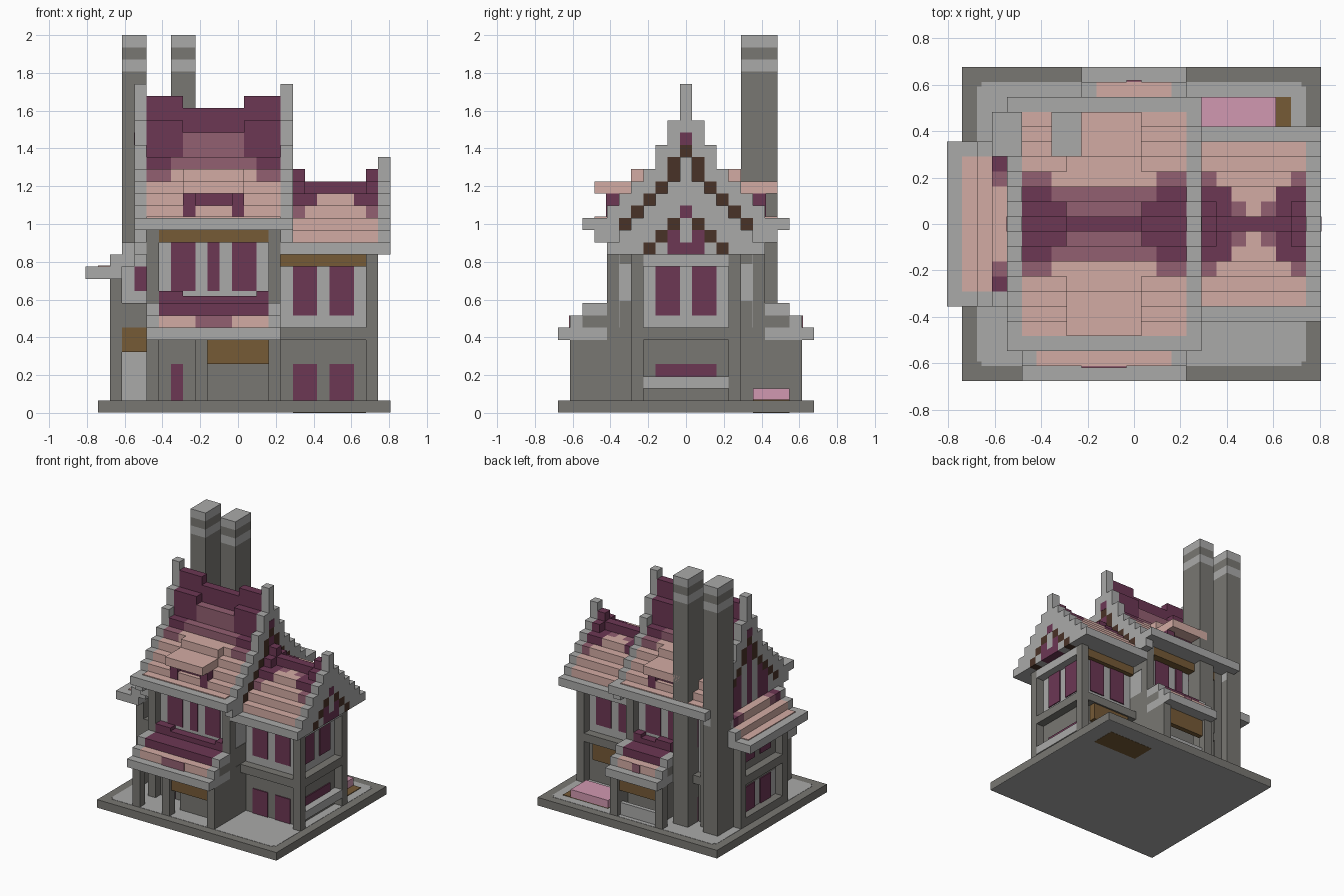
import bpy, bmesh

cube = bpy.data.objects.get("Cube")
if cube:
    bpy.data.objects.remove(cube, do_unlink=True)

U = 2 / 31            # one block
CX, CY = 12.5, 10.5   # centre of the plan, in blocks
PLATE = 0.12          # thickness of window plates, in blocks

COLOURS = {
    "light stone": (0.4, 0.4, 0.395), "dark stone": (0.19, 0.185, 0.17),
    "pale roof": (0.65, 0.41, 0.37), "mauve roof": (0.29, 0.115, 0.165),
    "plum": (0.15, 0.038, 0.088), "brown wood": (0.18, 0.103, 0.037),
    "dark wood": (0.066, 0.032, 0.02), "pink blossom": (0.64, 0.315, 0.44),
}
LIGHT, DARK, PALE, MAUVE, PLUM, WOOD, BEAM, PINK = COLOURS
mats = {}
for label, rgb in COLOURS.items():
    m = bpy.data.materials.new(label)
    m.use_nodes = True
    m.diffuse_color = (*rgb, 1)
    m.node_tree.nodes["Principled BSDF"].inputs["Base Color"].default_value = (*rgb, 1)
    mats[label] = m


def part(name, *boxes, mirror=False):
    """Boxes (colour, x0, x1, y0, y1, z0, z1) in blocks; mirror repeats them on the other side in y."""
    bm = bmesh.new()
    used = []
    todo = list(boxes)
    if mirror:
        todo += flipped(boxes)
    for colour, x0, x1, y0, y1, z0, z1 in todo:
        if colour not in used:
            used.append(colour)
        made = bmesh.ops.create_cube(bm, size=1)["verts"]
        for v in made:
            v.co.x = ((x1 if v.co.x > 0 else x0) - CX) * U
            v.co.y = ((y1 if v.co.y > 0 else y0) - CY) * U
            v.co.z = (z1 if v.co.z > 0 else z0) * U
        for f in {f for v in made for f in v.link_faces}:
            f.material_index = used.index(colour)
    mesh = bpy.data.meshes.new(name)
    bm.to_mesh(mesh)
    bm.free()
    for c in used:
        mesh.materials.append(mats[c])
    bpy.context.collection.objects.link(bpy.data.objects.new(name, mesh))


def flipped(boxes):
    return [(c, a, b, 21 - e, 21 - d, f, g) for c, a, b, d, e, f, g in boxes]


def windows(name, spans, y, z0, z1, mirror=True):
    part(name, *[(PLUM, a, b, y - PLATE, y, z0, z1) for a, b in spans], mirror=mirror)


def side_windows(name, x, z0, z1, spans=((8, 10), (11, 13))):
    part(name, *[(PLUM, x, x + PLATE, a, b, z0, z1) for a, b in spans])


def roof(name, x0, x1, base, heights, lift, plum_rows, mauve_rows):
    """Stepped gable roof; colour depends on the row and the distance to the ends."""
    boxes = []
    for d, h in enumerate(heights):
        runs = []
        for x in range(x0, x1):
            e = min(x - x0, x1 - 1 - x)
            k = min(e, 3)
            colour = PLUM if d <= plum_rows[k] else MAUVE if d <= mauve_rows[k] else PALE
            top = h + (1 if e < lift and d < 2 else 0)
            if runs and runs[-1][0] == colour and runs[-1][3] == top:
                runs[-1][2] = x + 1
            else:
                runs.append([colour, x, x + 1, top])
        for colour, a, b, top in runs:
            for y in {10 - d, 10 + d}:
                boxes.append((colour, a, b, y, y + 1, base, top))
    part(name, *boxes)


def gable(name, x, base, heights, beams, attic):
    """Stepped gable wall: light coping, dark beam chevron, coloured attic wall under it."""
    boxes = []
    for d, h in enumerate(heights):
        for y in {10 - d, 10 + d}:
            low = base + max(0, d - 6)
            if d < len(beams):
                b0, b1 = beams[d]
                if b0 > low:
                    boxes.append((attic(d), x, x + 1, y, y + 1, low, b0))
                if b1 > b0:
                    boxes.append((BEAM, x, x + 1, y, y + 1, b0, b1))
                low = b1
            boxes.append((LIGHT, x, x + 1, y, y + 1, low, h))
    part(name, *boxes)


# Ground slab, paving and flower bed
part("base", (LIGHT, 1, 25, 0, 21, 0.02, 0.08), (DARK, 1, 25, 0, 21, 0.08, 1))
part("paving", (LIGHT, 2, 24, 1.3, 19.7, 0.9, 1.03), (LIGHT, 2.3, 23.7, 1, 20, 0.9, 1.03))
part("flower_bed", (WOOD, 17, 23, 16, 19, 0, 1.1), (PINK, 17, 22, 16, 19, 1.1, 2))

# Main block walls
part("main_ground_floor", (DARK, 5, 16, 5, 16, 1, 7))
part("main_upper_floor", (LIGHT, 5.1, 15.9, 5, 16, 7, 15))
part("main_side_bands", (DARK, 5.05, 15.95, 5.05, 15.95, 7, 9.2),
     (DARK, 5.05, 15.95, 5.05, 15.95, 12.2, 13))
part("main_posts", (DARK, 5, 6, 4, 5, 1, 15), (DARK, 15, 16, 4, 5, 1, 15),
     (DARK, 6, 15, 4, 5, 6, 7), mirror=True)
part("main_eave_beam", (WOOD, 6, 15, 4, 5, 14, 15), mirror=True)
windows("main_upper_windows", ((7, 9), (10, 11), (12, 14)), 5, 10, 14)
windows("main_lower_window", ((7, 8),), 5, 1, 4)

# Main roof, stepped gables and dormers
part("main_eaves", (LIGHT, 5, 16, 2, 19, 15, 16))
roof("main_roof", 5, 16, 16, (25, 23, 21, 20, 19, 18, 17, 16.1), 3,
     (2, 2, 1, 0), (3, 3, 2, 2))
main_steps = (27, 24, 22, 20, 19, 18, 17, 16, 16)
main_beams = ((21, 22), (19, 21), (18, 19), (17, 18), (16, 17), (15, 16))
for side, gx in (("left", 4), ("right", 16)):
    gable(side + "_main_gable", gx, 13, main_steps, main_beams,
          lambda d: PLUM if d in (0, 2, 3) else LIGHT)
    part(side + "_gable_light", (PLUM, gx - 0.03, gx + 1.03, 10, 11, 22, 23))
part("dormers", (PALE, 8, 13, 3, 6, 18, 19), (PALE, 8, 13, 6, 8, 19, 20),
     (PLUM, 8, 9, 3.95, 5, 16.1, 18), (PLUM, 12, 13, 3.95, 5, 16.1, 18),
     (PLUM, 9, 12, 4.5, 5, 17, 18), mirror=True)

# Right wing walls
part("wing_ground_floor", (DARK, 16, 23, 7, 14, 1, 7))
part("wing_upper_floor", (LIGHT, 16, 23, 7, 14, 7, 13))
part("wing_posts", (DARK, 23, 24, 6, 7, 1, 13), (DARK, 16, 23, 6, 7, 6, 7), mirror=True)
part("wing_end_bands", (DARK, 23, 24, 7, 14, 6, 7), (LIGHT, 23, 24, 7, 14, 12, 13))
part("wing_eave_beam", (WOOD, 16, 23, 6.4, 7, 12, 13), mirror=True)
part("wing_back_awning", (WOOD, 17, 22, 14, 14.8, 4, 6))
part("wing_sill", (LIGHT, 23, 24, 7, 14, 2, 3))
windows("wing_upper_windows", ((17, 19), (20, 22)), 7, 8, 12)
windows("wing_lower_windows", ((17, 19), (20, 22)), 7, 1, 4, mirror=False)
side_windows("wing_end_upper_windows", 23, 8, 12)
side_windows("wing_end_lower_window", 23, 3, 4, ((8, 13),))

# Right wing roof
part("wing_eaves", (LIGHT, 17, 24, 4, 17, 13, 14))
roof("wing_roof", 17, 24, 14, (19, 18, 18, 17, 16, 15), 1, (2, 2, 0, 0), (3, 2, 1, 0))
gable("wing_gable", 24, 13, (21, 19, 18, 17, 16, 15, 14),
      ((14, 14), (15, 16), (14, 15), (13, 14)), lambda d: PLUM if d < 2 else LIGHT)
part("wing_gable_light", (PLUM, 24.5, 25.02, 10, 11, 16, 17))


def porch(name, x0, x1, cut0, cut1, flip=False):
    """Porch with posts, a beam over the door and a stepped lean-to roof."""
    boxes = [
        (LIGHT, x0, x1, 0, 4, 6, 7),
        (PALE, x0 + 1, x1 - 1, 1, 2, 7, 8), (MAUVE, cut0, cut1, 1 - PLATE, 1, 7, 8),
        (PLUM, x0 + 1, x1 - 1, 2, 4, 7, 9), (PLUM, x0 + 1, x1 - 1, 4, 5, 7, 9.6),
        (PLUM, x0 + 1, x0 + 3, 4, 5, 9.6, 10), (PLUM, x1 - 2, x1 - 1, 4, 5, 9.6, 10),
        (DARK, 10, x1 - 1, 3, 5, 1, 6), (WOOD, 10, x1 - 1, 1.4, 2, 4, 6),
        (DARK, x1 - 1, x1, 2, 4, 1, 6),
    ]
    for x in (x0, x1 - 1):
        boxes += [(LIGHT, x, x + 1, 1, 2, 7, 8), (LIGHT, x, x + 1, 2, 4, 8, 9),
                  (DARK, x, x + 1, 2, 4, 7, 8)]
    for x in {x0, 9, x1 - 1}:
        boxes.append((DARK, x, x + 1, 1, 2, 1, 6))
    part(name, *(flipped(boxes) if flip else boxes))


porch("front_porch", 5, 16, 9, 12)
porch("back_porch", 9, 16, 12, 13, flip=True)
part("back_porch_panel", (LIGHT, 10, 15, 19, 19.5, 1, 2.5))

# Left bay with its lean-to roof
part("bay_walls", (LIGHT, 3, 5, 7, 14, 1, 5), (DARK, 3, 5, 7, 14, 5, 9),
     (LIGHT, 3, 5, 7, 14, 9, 13))
part("bay_posts", (DARK, 2, 3, 6, 7, 1, 12), (WOOD, 3, 5, 6, 7, 5, 7),
     (DARK, 3, 5, 6, 7, 7, 9), mirror=True)
part("bay_bands", (DARK, 2, 3, 7, 14, 6, 7), (DARK, 2, 3, 7, 14, 1, 2))
windows("bay_front_windows", ((4, 5),), 7, 10, 12)
side_windows("bay_lower_windows", 3 - PLATE, 2, 5)
side_windows("bay_upper_windows", 3 - PLATE, 8, 11)
part("bay_eaves", (LIGHT, 0, 1, 5, 16, 11, 12), (LIGHT, 1, 3, 6, 15, 11, 11.9))
part("bay_verges", (LIGHT, 1, 2, 5, 6, 11, 12), (LIGHT, 2, 3, 5, 6, 11, 13),
     (LIGHT, 3, 4, 5, 6, 12, 14), mirror=True)
part("bay_roof", (PALE, 1, 2, 6, 15, 11.5, 12.1), (PALE, 2, 3, 6, 15, 11.9, 13),
     (PALE, 3, 4, 8, 13, 13, 14))
part("bay_roof_corners", (PLUM, 3, 4, 6, 7, 12, 14), (MAUVE, 3, 4, 7, 8, 13, 14), mirror=True)

# Twin chimneys with light bands
for side, cx in (("outer", 3), ("inner", 7)):
    part(side + "_chimney", *[(c, cx, cx + 2, 15, 18, a, b) for c, a, b in (
        (DARK, 1, 28), (LIGHT, 28, 29), (DARK, 29, 30), (LIGHT, 30, 31))])
